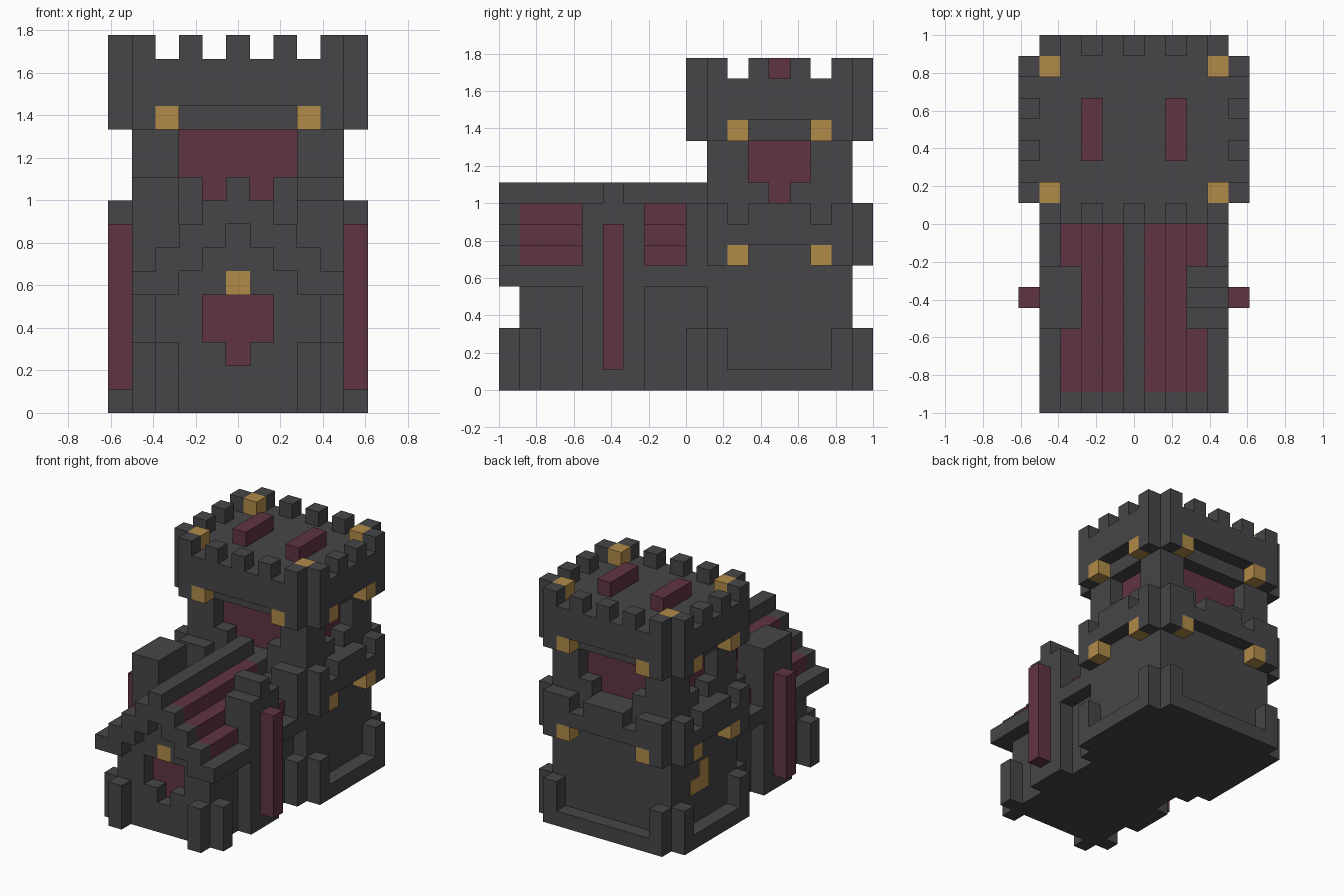
import bpy
import bmesh
from mathutils import Vector

UNIT = 1 / 9      # size of one building block
MID = 4.5         # tower centre along y, also its half width

cube = bpy.data.objects.get("Cube")
if cube:
    bpy.data.objects.remove(cube, do_unlink=True)


def make_material(name, colour):
    mat = bpy.data.materials.new(name)
    mat.use_nodes = True
    mat.diffuse_color = (*colour, 1)
    mat.node_tree.nodes["Principled BSDF"].inputs["Base Color"].default_value = (*colour, 1)
    return mat


stone = make_material("dark stone", (.061, .061, .067))
red = make_material("dull red", (.118, .034, .056))
gold = make_material("old gold", (.44, .26, .065))


def part(name, material, boxes, mirror_x=False, mirror_y=False):
    """Join boxes given as x, y and z ranges, optionally mirrored about the tower axes."""
    bm = bmesh.new()
    for xs, ys, zs in boxes:
        x_ranges = [xs] + ([(-xs[1], -xs[0])] if mirror_x else [])
        y_ranges = [ys] + ([(2 * MID - ys[1], 2 * MID - ys[0])] if mirror_y else [])
        for xr in x_ranges:
            for yr in y_ranges:
                low, high = (Vector(c) for c in zip(xr, yr, zs))
                made = bmesh.ops.create_cube(bm, size=1)
                for v in made["verts"]:
                    v.co = (low + high) / 2 + Vector(a * b for a, b in zip(v.co, high - low))
    bmesh.ops.scale(bm, vec=(UNIT,) * 3, verts=bm.verts)
    mesh = bpy.data.meshes.new(name)
    bm.to_mesh(mesh)
    bm.free()
    mesh.materials.append(material)
    obj = bpy.data.objects.new(name, mesh)
    bpy.context.collection.objects.link(obj)
    return obj


def span(half):
    return (-half, half)


def cell(start):
    return (start, start + 1)


FULL = span(MID)      # tower width
DEPTH = (1, 8)        # tower depth
FRONT = cell(0)       # layer in front of the tower wall
SIDE = cell(MID)      # layer beside the tower wall


def ring(name, strip, corners):
    """Projecting band around the tower with taller corner posts."""
    part(name + "_strip", stone, [(FULL, FRONT, strip), (SIDE, DEPTH, strip)], True, True)
    part(name + "_corners", stone,
         [(cell(3.5), FRONT, corners), (SIDE, cell(1), corners)], True, True)


def brackets(name, z):
    part(name, gold, [(cell(2.5), FRONT, cell(z)), (SIDE, cell(2), cell(z))], True, True)


# Tower walls
part("tower_lower_wall", stone, [(FULL, DEPTH, (0, 9))])
part("tower_upper_wall", stone, [(FULL, DEPTH, (12, 15))])
part("tower_window_core", red, [(span(3.5), (2, 7), (9, 12))])
part("tower_window_piers", stone, [((2.5, MID), (1, 3), (9, 12))], True, True)
part("tower_window_sills", stone,
     [(cell(1.5), cell(1), cell(9)), (cell(3.5), cell(3), cell(9))], True, True)

# Projecting bands and brackets
ring("base_band", (0, 1), (0, 3))
ring("middle_band", (7, 8), (6, 9))
ring("head_band", (13, 15), (12, 16))
brackets("middle_brackets", 6)
brackets("head_brackets", 12)
part("middle_battlements", stone,
     [((2.5, MID), FRONT, cell(8)), (span(1.5), FRONT, cell(8)), (SIDE, (3, 6), cell(8))],
     True, True)

# Tower top
part("top_battlements", stone,
     [(cell(x), FRONT, cell(15)) for x in (-.5, 1.5)] + [(SIDE, cell(3), cell(15))],
     True, True)
part("top_corner_caps", gold, [(cell(3.5), cell(1), cell(15))], True, True)
part("roof_bars", red, [(cell(1.5), (3, 6), cell(15))], True)

# Ornament on the tower's right wall
outer = (-MID - .05, -MID + .5)
part("side_ornament", gold, [(outer, (4, 6), cell(3)), (outer, cell(4), cell(4))])

# Hall walls with a recessed front window
wall = cell(-8)
part("hall_body", stone, [(span(3.5), (-7, 1), (0, 5))])
part("hall_front_piers", stone,
     [((1.5, 3.5), wall, (0, 5)), (cell(.5), wall, cell(2))], True)
part("hall_front_sill", stone, [(span(1.5), wall, (0, 2))])
part("hall_window", red, [(span(1.5), (-7.05, -6), (2, 5))])
part("hall_gable", stone,
     [((.5, 2.5), wall, cell(5)), ((0, 1.5), wall, cell(6)), ((0, .5), wall, cell(7))], True)
part("hall_keystone", gold, [(span(.5), wall, cell(5))])
part("hall_corner_posts", stone,
     [(cell(2.5), cell(-9), (0, 3)), (cell(3.5), wall, (0, 3))], True)

# Stepped hall roof, gable frame, ridge and eaves
steps = [(cell(i + .5), 9 - i) for i in range(3)]
part("hall_roof", red, [(xs, (-8, 0), (top - 2, top)) for xs, top in steps], True)
part("roof_front_frame", stone, [(xs, cell(-9), (top - 2, top)) for xs, top in steps], True)
part("roof_ridge", stone, [(span(.5), (-9, 1), (8, 10))])
part("roof_eaves", stone, [(cell(3.5), (-9, 1), cell(5))], True)

# Side bays: a stepped gable on the left, a flat block on the right
bay = (2.5, MID)
part("side_bays", stone, [(bay, (-5, -2), (0, 9))], True)
part("left_bay_peak", stone, [(bay, cell(-4), cell(9))])
part("right_bay_top", stone, [((-MID, -2.5), (-5, -2), cell(9))])
part("side_bay_windows", red, [(SIDE, cell(-4), (1, 8))], True)
